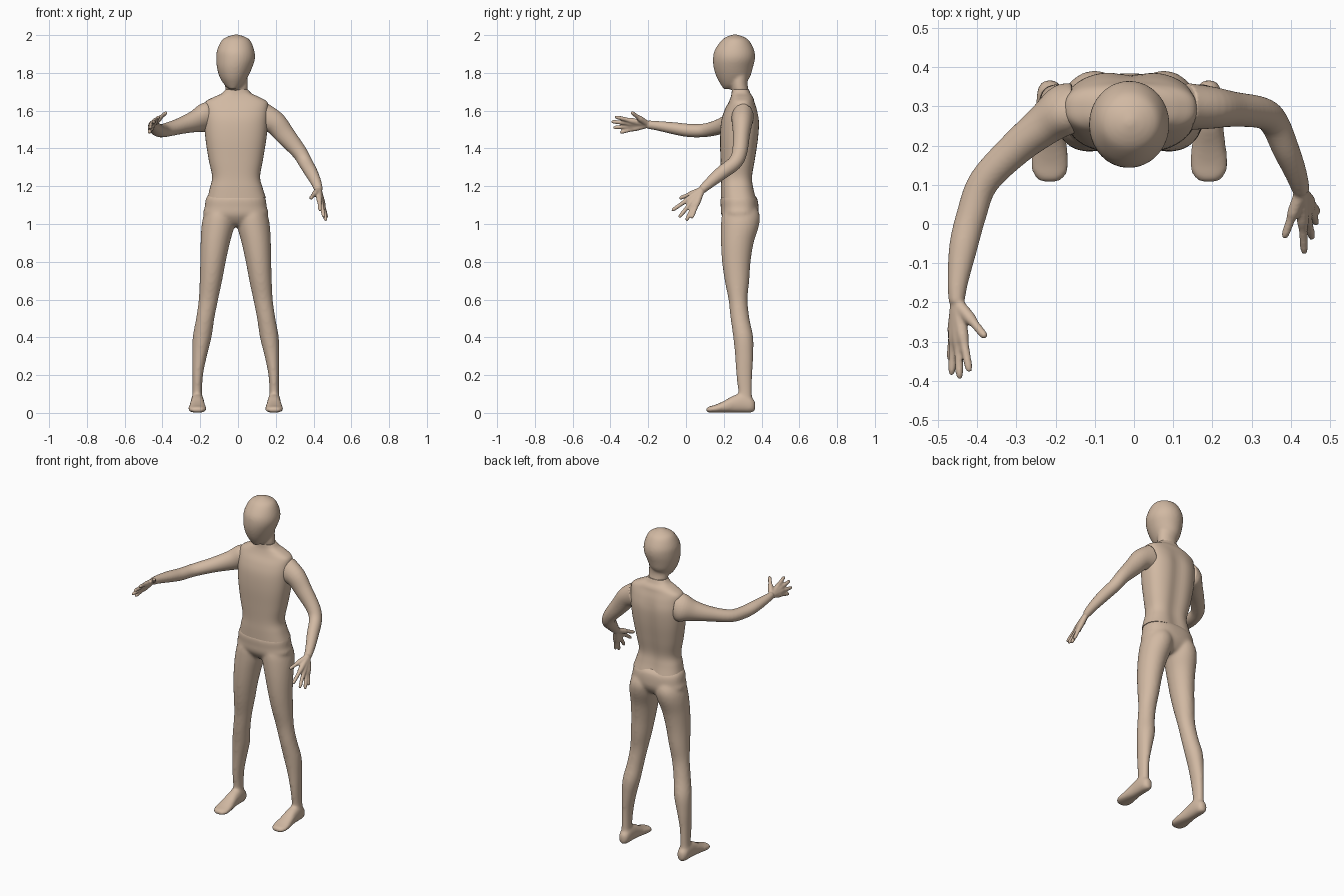
import bpy, bmesh, math
from mathutils import Vector

MID = -0.012  # symmetry plane of the lower body

# Matte brown surface shared by all parts
skin = bpy.data.materials.new("brown")
skin.diffuse_color = (0.64, 0.485, 0.365, 1)


def spline(rings, steps):
    """Catmull-Rom interpolation of (x, y, z, a, b) rings."""
    pts = [rings[0]] + list(rings) + [rings[-1]]
    out = []
    for i in range(1, len(pts) - 2):
        p0, p1, p2, p3 = pts[i - 1:i + 3]
        for s in range(steps):
            t = s / steps
            out.append([0.5 * (2 * q + (r - p) * t + (2 * p - 5 * q + 4 * r - w) * t * t
                               + (3 * q - p - 3 * r + w) * t ** 3)
                        for p, q, r, w in zip(p0, p1, p2, p3)])
    out.append(list(rings[-1]))
    return out


def loft(bm, rings, hint, axis=None, power=2.0, sides=32, steps=5):
    """Skin superellipse rings; radius a lies across the hint, b along it."""
    pts = spline(rings, steps)
    loops = []
    for i, (x, y, z, a, b) in enumerate(pts):
        if axis:
            t = Vector(axis)
        else:
            t = Vector(pts[min(i + 1, len(pts) - 1)][:3]) - Vector(pts[max(i - 1, 0)][:3])
        t.normalize()
        u = t.cross(Vector(hint)).normalized()
        v = u.cross(t)
        loop = []
        for k in range(sides):
            ang = 2 * math.pi * k / sides
            c, s = math.cos(ang), math.sin(ang)
            c = math.copysign(abs(c) ** (2 / power), c) * max(a, 0.002)
            s = math.copysign(abs(s) ** (2 / power), s) * max(b, 0.002)
            loop.append(bm.verts.new(Vector((x, y, z)) + u * c + v * s))
        loops.append(loop)
    for p, q in zip(loops, loops[1:]):
        for k in range(sides):
            n = (k + 1) % sides
            bm.faces.new((p[k], p[n], q[n], q[k]))
    bm.faces.new(loops[0][::-1])
    bm.faces.new(loops[-1])


def box(x0, x1, y0, y1, z):
    return ((x0 + x1) / 2, (y0 + y1) / 2, z, (x1 - x0) / 2, (y1 - y0) / 2)


def finish(bm, name, voxel=0, smooth=0, mirror=False):
    bmesh.ops.recalc_face_normals(bm, faces=bm.faces)
    me = bpy.data.meshes.new(name)
    bm.to_mesh(me)
    bm.free()
    me.materials.append(skin)
    ob = bpy.data.objects.new(name, me)
    bpy.context.collection.objects.link(ob)
    bpy.ops.object.select_all(action='DESELECT')
    ob.select_set(True)
    bpy.context.view_layer.objects.active = ob
    bpy.ops.object.shade_smooth_by_angle(angle=math.radians(50))
    if mirror:
        m = ob.modifiers.new("mirror", 'MIRROR')
        m.use_mirror_merge = False
    if voxel:
        m = ob.modifiers.new("fuse", 'REMESH')
        m.mode = 'VOXEL'
        m.voxel_size = voxel
        m.use_smooth_shade = True
        m = ob.modifiers.new("soften", 'SMOOTH')
        m.factor = 0.5
        m.iterations = smooth
    return ob


Z, Y, X = (0, 0, 1), (0, 1, 0), (1, 0, 0)

# Head: egg-shaped skull turned slightly aside, plus neck
bm = bmesh.new()
loft(bm, [box(-.045, -.008, .20, .25, 1.714), box(-.070, .022, .186, .30, 1.735),
          box(-.096, .050, .163, .337, 1.775), box(-.111, .074, .147, .353, 1.825),
          box(-.115, .090, .143, .365, 1.875), box(-.111, .086, .152, .361, 1.92),
          box(-.088, .066, .186, .335, 1.97), box(-.058, .037, .215, .305, 1.991),
          box(-.018, -.002, .25, .27, 2.003)], Y, Z)
loft(bm, [box(-.066, .052, .242, .333, 1.705), box(-.070, .052, .238, .326, 1.74),
          box(-.072, .050, .235, .33, 1.79)], Y, Z)
finish(bm, "head", 0.007, 7)

# Torso: one loft with a shallow spine groove
bm = bmesh.new()
loft(bm, [box(-.162, .148, .185, .375, 1.137), box(-.149, .131, .185, .362, 1.19),
          box(-.137, .117, .186, .356, 1.25), box(-.155, .132, .183, .370, 1.34),
          box(-.172, .150, .180, .386, 1.45), box(-.178, .158, .186, .391, 1.54),
          box(-.178, .160, .203, .380, 1.60), box(-.173, .156, .226, .364, 1.645),
          box(-.133, .117, .236, .355, 1.67), box(-.088, .074, .241, .342, 1.69),
          box(-.066, .052, .243, .333, 1.712)], Y, Z, power=2.5, sides=64)
for v in bm.verts:
    if v.co.y > 0.29:
        fade = max(0, min(1, (1.66 - v.co.z) / 0.1))
        v.co.y -= 0.012 * fade * math.exp(-((v.co.x + 0.008) / 0.045) ** 2)
finish(bm, "torso")


# Arms: limb loft plus fingers that fan out from the wrist and form the palm
def arm(name, rings, tips, thumb):
    bm = bmesh.new()
    loft(bm, rings, X)
    wrist = Vector(rings[-1][:3])
    for tip in tips + [thumb]:
        profile = [(-.05, .016), (.25, .016), (.48, .0155), (.62, .0115),
                   (.88, .0105), (.97, .008), (1.0, .004)]
        pts = []
        for f, r in profile:
            p = wrist.lerp(Vector(tip), f)
            pts.append((p.x, p.y, p.z, r, r))
        loft(bm, pts, X, sides=16, steps=3)
    finish(bm, name, 0.005, 4)


arm("right_arm",
    [(-.15, .298, 1.565, .080, .062), (-.18, .290, 1.562, .081, .062),
     (-.23, .252, 1.543, .059, .052), (-.305, .190, 1.519, .043, .044),
     (-.384, .107, 1.497, .036, .039), (-.416, .020, 1.495, .035, .038),
     (-.436, -.06, 1.506, .032, .036), (-.450, -.15, 1.520, .025, .026),
     (-.453, -.20, 1.526, .022, .020)],
    [(-.420, -.378, 1.568), (-.445, -.396, 1.542), (-.466, -.386, 1.510),
     (-.470, -.350, 1.484)], (-.378, -.290, 1.592))

arm("left_arm",
    [(.13, .300, 1.566, .060, .078), (.195, .297, 1.535, .054, .062),
     (.25, .293, 1.470, .045, .053), (.325, .284, 1.380, .040, .041),
     (.358, .258, 1.324, .038, .037), (.388, .190, 1.272, .036, .034),
     (.413, .130, 1.222, .029, .028), (.427, .085, 1.182, .022, .022)],
    [(.435, -.076, 1.070), (.455, -.038, 1.034), (.466, .000, 1.016),
     (.470, .030, 1.030)], (.383, -.036, 1.135))

# Legs: mirrored leg and foot fused to the pelvis
bm = bmesh.new()
loft(bm, [box(-.135, .135, .205, .350, 1.165), box(-.157, .157, .184, .376, 1.137),
          box(-.164, .164, .184, .384, 1.09),
          box(-.169, .169, .188, .380, 1.045), box(-.09, .09, .22, .35, 1.0),
          box(-.03, .03, .26, .31, .985)], Y, Z, power=2.4, sides=48)
loft(bm, [box(.172, .238, .275, .352, .04), box(.178, .230, .277, .350, .10),
          box(.173, .230, .266, .351, .20), box(.153, .231, .260, .356, .30),
          box(.128, .228, .250, .356, .40), box(.113, .210, .236, .336, .50),
          box(.093, .196, .225, .326, .60), box(.072, .191, .205, .335, .70),
          box(.053, .188, .191, .342, .80), box(.031, .186, .185, .358, .90),
          box(.007, .181, .185, .386, .99), box(.002, .168, .190, .390, 1.05),
          box(.015, .140, .210, .362, 1.11)], Y, Z)
loft(bm, [(.203, .367, .036, .016, .025), (.203, .345, .042, .031, .041),
          (.203, .30, .052, .035, .051), (.203, .25, .046, .037, .045),
          (.203, .20, .032, .044, .031), (.203, .155, .022, .049, .021),
          (.203, .125, .018, .042, .017), (.203, .106, .015, .022, .012)],
     Z, Y, power=2.3)
legs = finish(bm, "legs", 0.008, 10, mirror=True)
legs.location.x = MID
